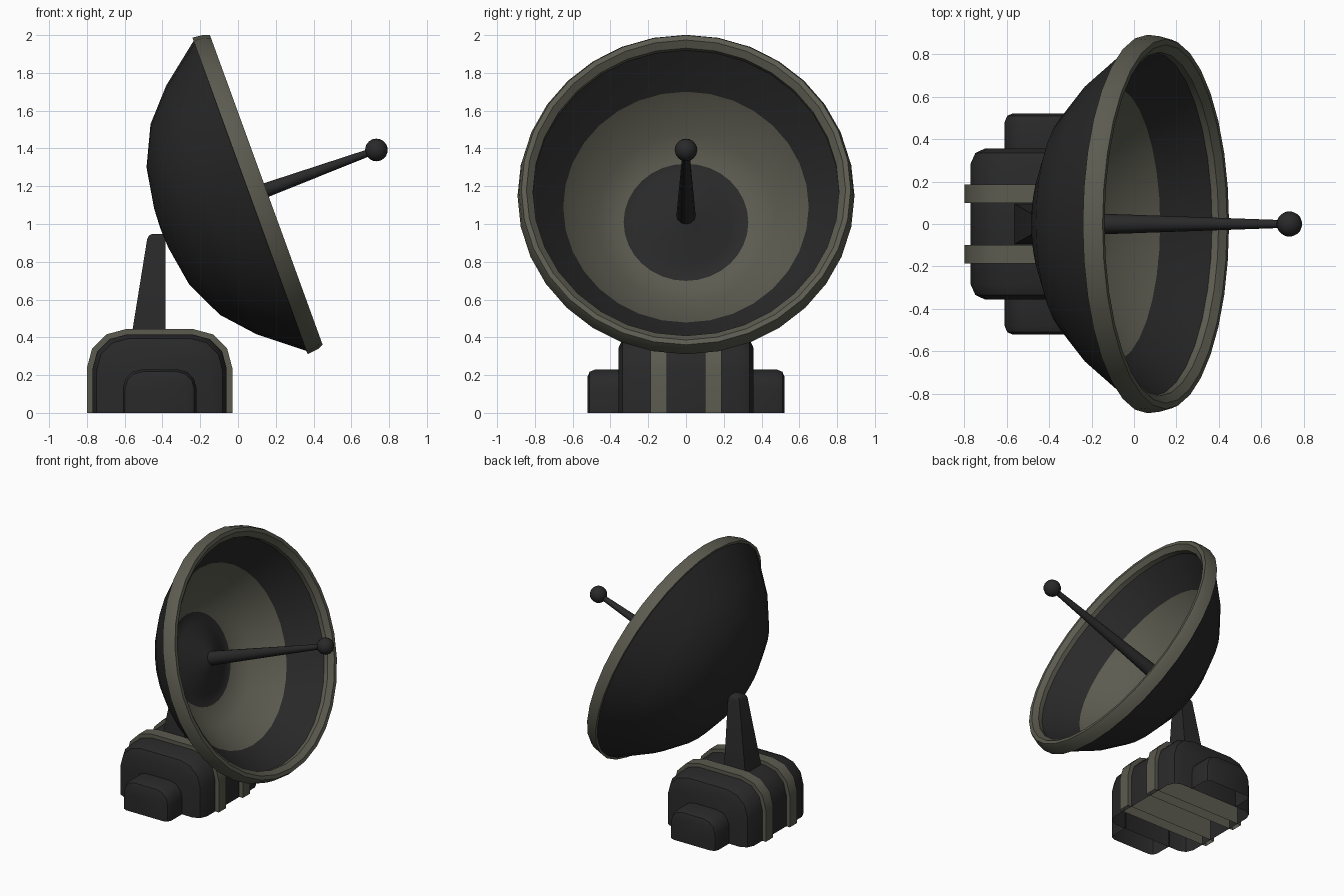
import bpy, bmesh
from math import sin, cos, pi, radians
from mathutils import Matrix, Vector

if "Cube" in bpy.data.objects:
    bpy.data.objects.remove(bpy.data.objects["Cube"])


def material(name, color):
    m = bpy.data.materials.new(name)
    m.diffuse_color = (*color, 1)
    m.use_nodes = True
    m.node_tree.nodes["Principled BSDF"].inputs["Base Color"].default_value = m.diffuse_color
    return m


DARK = material("dark_metal", (0.022, 0.022, 0.022))
OLIVE = material("olive_trim", (0.105, 0.105, 0.08))

# Dish axis: local z points out of the dish, origin at the rim's front plane
TILT = Matrix.Translation((0.15, 0, 1.18)) @ Matrix.Rotation(radians(70), 4, 'Y')


def finish(name, bm, mats, angle=35, recalc=True):
    if recalc:
        bmesh.ops.recalc_face_normals(bm, faces=bm.faces)
    me = bpy.data.meshes.new(name)
    bm.to_mesh(me)
    bm.free()
    for m in mats:
        me.materials.append(m)
    me.shade_smooth()
    me.set_sharp_from_angle(angle=radians(angle))
    ob = bpy.data.objects.new(name, me)
    bpy.context.collection.objects.link(ob)
    return ob


def lathe(name, profile, sides, olive_segments=(), matrix=TILT, mats=(DARK, OLIVE), angle=35):
    """Revolve (radius, height) points; radius 0 becomes a pole."""
    bm = bmesh.new()
    rings = []
    for r, t in profile:
        n = sides if r > 0 else 1
        rings.append([bm.verts.new((r * cos(2 * pi * i / sides), r * sin(2 * pi * i / sides), t))
                      for i in range(n)])
    for s, (a, b) in enumerate(zip(rings, rings[1:])):
        for i in range(sides):
            j = (i + 1) % sides
            loop = [a[i % len(a)], a[j % len(a)], b[j % len(b)], b[i % len(b)]]
            f = bm.faces.new(list(dict.fromkeys(loop)))
            f.material_index = 1 if s in olive_segments else 0
    bm.transform(matrix)
    return finish(name, bm, mats, angle)


def arch(x0, x1, h, r):
    """Open-bottomed outline in x and z with two rounded upper corners."""
    pts = [(x0, 0)]
    for cx, start in ((x0 + r, 180), (x1 - r, 90)):
        pts += [(cx + r * cos(radians(start - 30 * k)), h - r + r * sin(radians(start - 30 * k)))
                for k in range(4)]
    return pts + [(x1, 0)]


def housing(name, x0, x1, h, r, sections, mat, cap_start=True):
    """Loft the arch along y; each section is (y, inset)."""
    bm = bmesh.new()
    rows = [[bm.verts.new((x, y, z)) for x, z in arch(x0 + i, x1 - i, h - i, r - i * 0.6)]
            for y, i in sections]
    for a, b in zip(rows, rows[1:]):
        for k in range(len(a) - 1):
            bm.faces.new((a[k], a[k + 1], b[k + 1], b[k]))
    if cap_start:
        bm.faces.new(rows[0])
    bm.faces.new(rows[-1])
    return finish(name, bm, [mat], 40)


# Reflector shell: convex back, rim, concave inside with olive ring, central cone
lathe("dish", [(0, -0.597), (0.11, -0.592), (0.33, -0.555), (0.537, -0.457), (0.70, -0.31),
               (0.875, -0.09), (0.82, -0.05), (0.65, -0.265), (0.47, -0.435), (0.33, -0.50),
               (0.245, -0.495), (0.05, -0.39), (0, -0.385)], 32, olive_segments=(7, 8))

# Rim band
lathe("dish_rim", [(0.87, -0.092), (0.892, -0.092), (0.885, -0.03), (0.872, 0.0), (0.845, 0.0),
                   (0.81, -0.03), (0.81, -0.07), (0.87, -0.092)], 32, mats=(OLIVE,), angle=30)

# Feed rod and ball
lathe("feed_rod", [(0, -0.42), (0.052, -0.42), (0.018, 0.60), (0, 0.60)], 12)
lathe("feed_ball", [(0.06 * sin(pi * k / 10) if 0 < k < 10 else 0, 0.62 - 0.06 * cos(pi * k / 10))
                    for k in range(11)], 16)

# Base housing with softened ends
ends = [(-0.357, 0.07), (-0.335, 0.022), (-0.285, 0)]
housing("base_housing", -0.77, -0.06, 0.415, 0.18,
        ends + [(-y, i) for y, i in reversed(ends)], DARK)

# Side boxes and olive straps, one of each per side
for side, s in (("front", -1), ("back", 1)):
    housing(side + "_side_box", -0.61, -0.22, 0.23, 0.10,
            [(s * 0.35, 0), (s * 0.48, 0), (s * 0.51, 0.012), (s * 0.522, 0.04)],
            DARK, cap_start=False)
    housing(side + "_strap", -0.80, -0.03, 0.443, 0.205, [(s * 0.10, 0), (s * 0.187, 0)], OLIVE)

# Tapered support post, stacked rectangles (z, x min, x max, half depth)
bm = bmesh.new()
levels = [(0.38, -0.568, -0.385, 0.098), (0.92, -0.481, -0.385, 0.048),
          (0.938, -0.472, -0.39, 0.041), (0.947, -0.455, -0.40, 0.03)]
rows = [[bm.verts.new(p) for p in ((x0, -d, z), (x1, -d, z), (x1, d, z), (x0, d, z))]
        for z, x0, x1, d in levels]
for a, b in zip(rows, rows[1:]):
    for k in range(4):
        bm.faces.new((a[k], a[(k + 1) % 4], b[(k + 1) % 4], b[k]))
bm.faces.new(rows[-1])
finish("support_post", bm, [DARK], 40)
